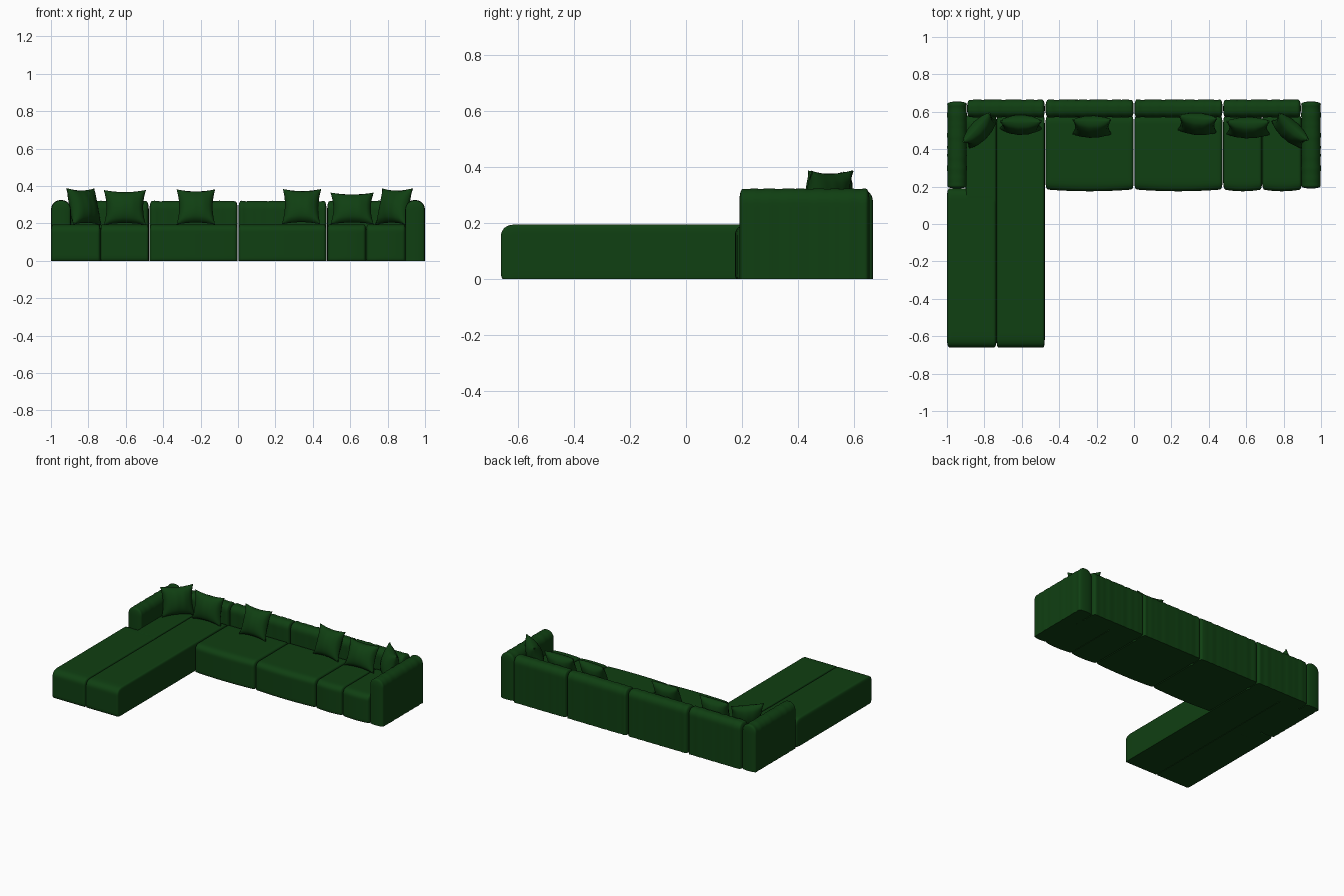
import bpy, bmesh, math
from mathutils import Vector, Matrix

old = bpy.data.objects.get("Cube")
if old:
    bpy.data.objects.remove(old, do_unlink=True)

# Single upholstery colour
green = bpy.data.materials.new("dark_green_fabric")
green.use_nodes = True
colour = (0.005, 0.05, 0.006, 1)
green.diffuse_color = colour
bsdf = green.node_tree.nodes["Principled BSDF"]
bsdf.inputs["Base Color"].default_value = colour
bsdf.inputs["Roughness"].default_value = 0.9


def finish(name, bm):
    bmesh.ops.recalc_face_normals(bm, faces=bm.faces)
    mesh = bpy.data.meshes.new(name)
    bm.to_mesh(mesh)
    bm.free()
    mesh.materials.append(green)
    obj = bpy.data.objects.new(name, mesh)
    bpy.context.collection.objects.link(obj)
    bpy.ops.object.select_all(action="DESELECT")
    obj.select_set(True)
    bpy.context.view_layer.objects.active = obj
    bpy.ops.object.shade_smooth_by_angle(angle=math.radians(50))
    return obj


def gridded_cube(cuts):
    bm = bmesh.new()
    bmesh.ops.create_cube(bm, size=2)
    bmesh.ops.subdivide_edges(bm, edges=bm.edges, cuts=cuts, use_grid_fill=True)
    return bm


def cushion(name, low, high, radii, bow=0, pleat_axis=None, cuts=24):
    """Rounded block with a flat base, an optional bowed front and soft pleats."""
    low, high, radii = Vector(low), Vector(high), Vector(radii)
    centre, half = (low + high) / 2, (high - low) / 2
    bm = gridded_cube(cuts)
    for v in bm.verts:
        unit = Vector([math.sin(c * math.pi / 2) for c in v.co])
        p = Vector([u * h for u, h in zip(unit, half)])
        core = Vector([max(-h + r, min(h - r, c)) for c, h, r in zip(p, half, radii)])
        out = Vector([(a - b) / r for a, b, r in zip(p, core, radii)])
        if out.length > 0:
            out.normalize()
        p = core + Vector([o * r for o, r in zip(out, radii)])
        if unit.y < 0:
            p.y -= bow * (1 - unit.x ** 2) * unit.y ** 2
        if pleat_axis is not None:
            s = p[pleat_axis] + centre[pleat_axis]
            wave = 0.0012 * (math.sin(s * 110) + 0.6 * math.sin(s * 67 + 1))
            across = 1 - pleat_axis
            p[across] += out[across] * wave
            p.z += max(out.z, 0) * wave
        p += centre
        p.z = max(p.z, 0)
        v.co = p
    return finish(name, bm)


def pillow(name, location, yaw, lean, width=0.215, height=0.2, depth=0.095):
    """Square pillow with pinched sides and pointed corners."""
    bm = gridded_cube(15)
    for v in bm.verts:
        u, t, w = v.co
        puff = (max(0, 1 - u ** 2) * max(0, 1 - w ** 2)) ** 0.5
        x = u * width / 2 * (1 - 0.13 * (1 - w ** 2))
        z = w * height / 2 * (1 - 0.12 * (1 - u ** 2))
        y = t * (0.004 + depth / 2 * puff)
        y += 0.0012 * math.sin(x * 120) * puff
        v.co = (x, y, z)
    turn = Matrix.Rotation(math.radians(yaw), 4, "Z") @ Matrix.Rotation(math.radians(-lean), 4, "X")
    bm.transform(Matrix.Translation(location) @ turn)
    return finish(name, bm)


# Chaise, made of two long panels meeting at a stitched seam
seat_top, seat_base = 0.195, -0.02
panel = (0.008, 0.045, 0.04)
cushion("chaise_inner_panel", (-0.735, -0.66, seat_base), (-0.477, 0.58, seat_top), panel)
cushion("chaise_outer_panel", (-1.0, -0.66, seat_base), (-0.735, 0.19, seat_top), (0.012, 0.045, 0.04))
cushion("chaise_corner_panel", (-0.9, 0.08, seat_base), (-0.735, 0.58, seat_top), panel)

# Seat cushions, the last split by a seam
seats = (("seat_middle_right", -0.473, -0.002), ("seat_middle_left", 0.002, 0.473),
         ("seat_end_inner", 0.477, 0.685), ("seat_end_outer", 0.685, 0.897))
for name, left, right in seats:
    cushion(name, (left, 0.185, seat_base), (right, 0.58, seat_top), (0.012, 0.04, 0.035), bow=0.01)

# Backrests
backs = (("backrest_corner", -0.892, -0.477), ("backrest_middle_right", -0.473, -0.002),
         ("backrest_middle_left", 0.002, 0.473), ("backrest_end", 0.477, 0.892))
for name, left, right in backs:
    cushion(name, (left, 0.57, -0.06), (right, 0.665, 0.32), (0.014, 0.04, 0.045),
            pleat_axis=0, cuts=32)

# Armrests with fully rounded tops
for name, side in (("armrest_left", 1), ("armrest_right", -1)):
    inner, outer = sorted((side * 0.895, side * 0.998))
    cushion(name, (inner, 0.19, -0.06), (outer, 0.655, 0.323), (0.048, 0.014, 0.05),
            pleat_axis=1, cuts=32)

# Throw pillows
pillow("pillow_corner_right", (-0.825, 0.5, 0.29), 47, 14)
pillow("pillow_right", (-0.605, 0.53, 0.285), 0, 12, width=0.225, height=0.19)
pillow("pillow_middle_right", (-0.225, 0.52, 0.288), 0, 22, width=0.205)
pillow("pillow_middle_left", (0.34, 0.535, 0.29), -4, 22, width=0.205)
pillow("pillow_left", (0.61, 0.515, 0.28), 0, 22, width=0.23, height=0.18)
pillow("pillow_corner_left", (0.835, 0.5, 0.29), -42, 16)
